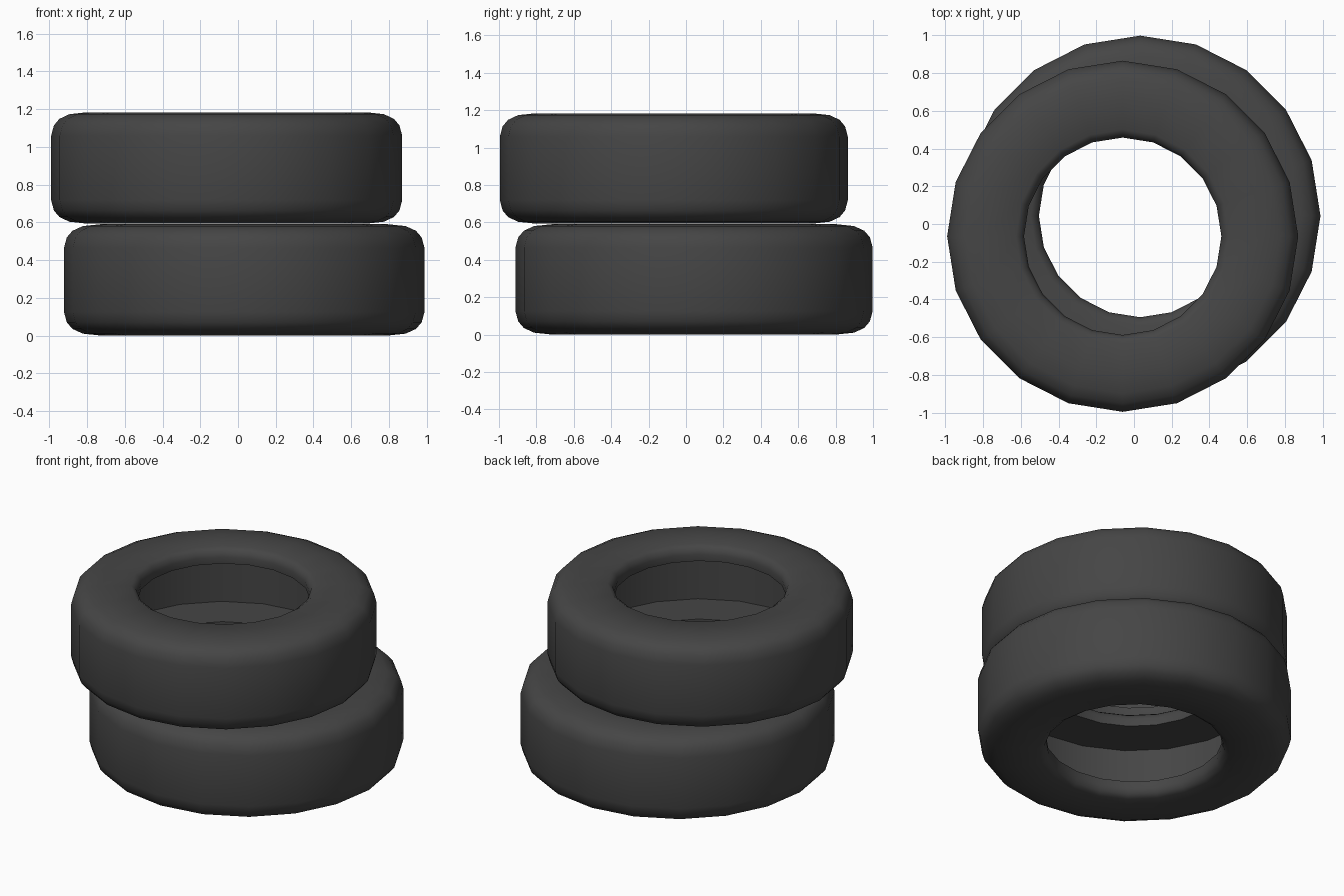
import bpy, bmesh, math

if "Cube" in bpy.data.objects:
    bpy.data.objects.remove(bpy.data.objects["Cube"])

SIDES = 20

rubber = bpy.data.materials.new("dark_rubber")
rubber.diffuse_color = (0.06, 0.06, 0.06, 1)
rubber.use_nodes = True
rubber.node_tree.nodes["Principled BSDF"].inputs["Base Color"].default_value = rubber.diffuse_color

# Upper half of the tyre section (distance from axle, height above mid-plane),
# from the inner cavity, round the bead, over the sidewall to the tread
HALF = [(0.84, 0.195), (0.54, 0.195), (0.537, 0.24), (0.55, 0.275), (0.58, 0.295),
        (0.76, 0.295), (0.855, 0.285), (0.91, 0.26), (0.94, 0.225), (0.955, 0.17)]
SECTION = HALF + [(r, -z) for r, z in reversed(HALF)]


def tyre(name, centre, scale=1.0):
    bm = bmesh.new()
    rings = []
    for i in range(SIDES):
        a = 2 * math.pi * i / SIDES
        rings.append([bm.verts.new((r * scale * math.cos(a), r * scale * math.sin(a), z))
                      for r, z in SECTION])
    n = len(SECTION)
    for i in range(SIDES):
        here, there = rings[i], rings[(i + 1) % SIDES]
        for j in range(n):
            k = (j + 1) % n
            bm.faces.new((here[j], there[j], there[k], here[k]))
    bmesh.ops.recalc_face_normals(bm, faces=bm.faces)
    mesh = bpy.data.meshes.new(name)
    bm.to_mesh(mesh)
    bm.free()
    mesh.materials.append(rubber)
    obj = bpy.data.objects.new(name, mesh)
    obj.location = centre
    bpy.context.collection.objects.link(obj)
    bpy.ops.object.select_all(action='DESELECT')
    obj.select_set(True)
    bpy.context.view_layer.objects.active = obj
    bpy.ops.object.shade_smooth_by_angle(angle=math.radians(50))
    return obj


# Two tyres, stacked slightly askew
tyre("lower_tyre", (0.033, 0.043, 0.295))
tyre("upper_tyre", (-0.06, -0.065, 0.888), 0.974)
